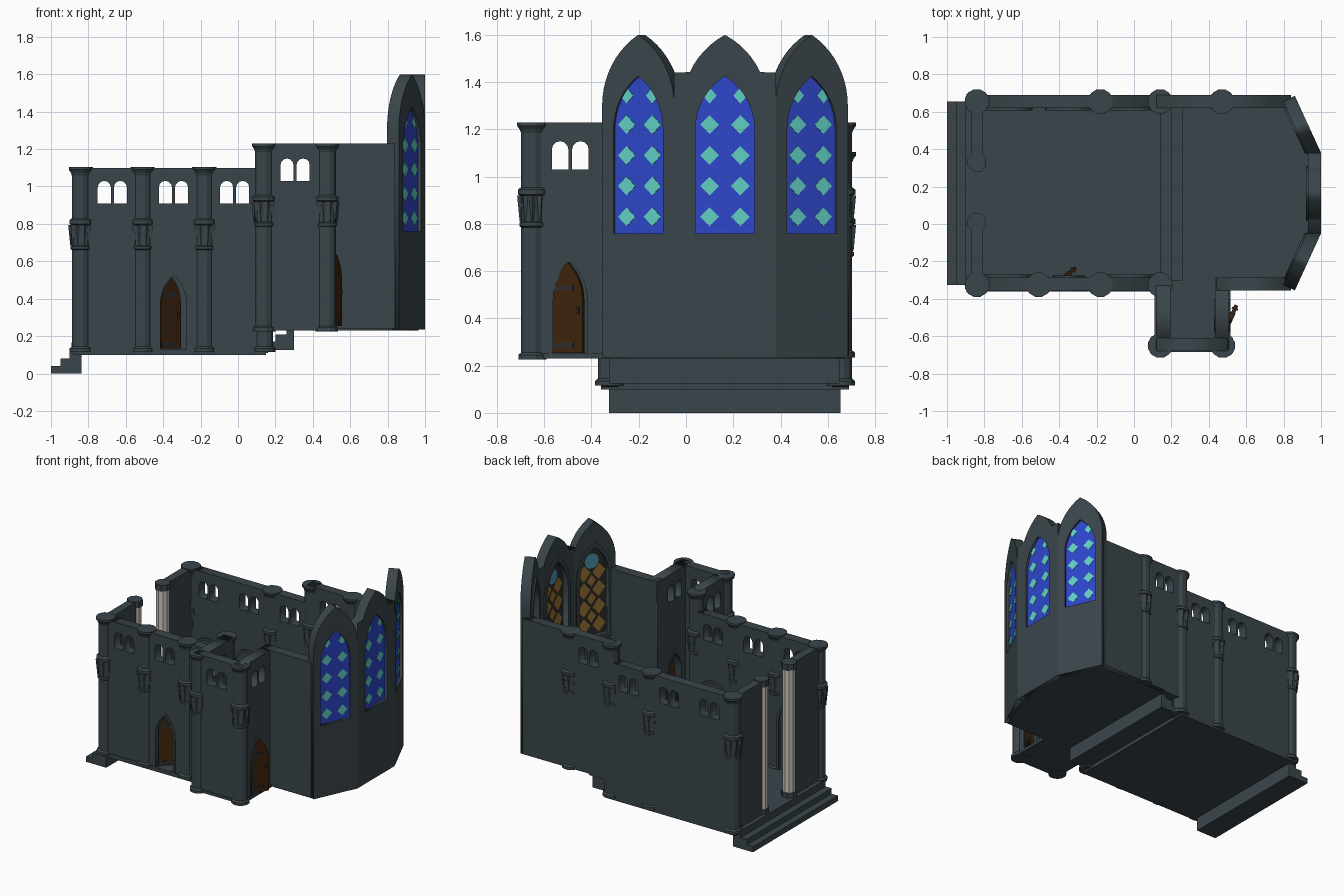
import bpy, bmesh, math
from mathutils import Matrix, Vector

if "Cube" in bpy.data.objects:
    bpy.data.objects.remove(bpy.data.objects["Cube"])


def material(name, r, g, b):
    m = bpy.data.materials.new(name)
    lin = [((c / 255 + 0.055) / 1.055) ** 2.4 for c in (r, g, b)]
    m.diffuse_color = (*lin, 1)
    m.use_nodes = True
    m.node_tree.nodes["Principled BSDF"].inputs["Base Color"].default_value = m.diffuse_color
    return m


STONE = material("slate stone", 58, 69, 74)
BLUE = material("blue glass", 46, 70, 202)
TEAL = material("teal glass", 98, 208, 196)
WOOD = material("brown wood", 62, 36, 14)
IRON = material("dark iron", 46, 44, 43)
GOLD = material("gold glass", 152, 115, 48)
SKY = material("pale blue glass", 78, 150, 175)
PALE = material("pale marble", 205, 198, 190)


def finish(bm, name, mat):
    bmesh.ops.recalc_face_normals(bm, faces=bm.faces)
    me = bpy.data.meshes.new(name)
    bm.to_mesh(me)
    bm.free()
    me.materials.append(mat)
    ob = bpy.data.objects.new(name, me)
    bpy.context.collection.objects.link(ob)
    return ob


def box(name, x0, x1, y0, y1, z0, z1, mat=STONE):
    bm = bmesh.new()
    bmesh.ops.create_cube(bm, size=1)
    for v in bm.verts:
        v.co = (x0 if v.co.x < 0 else x1, y0 if v.co.y < 0 else y1, z0 if v.co.z < 0 else z1)
    return finish(bm, name, mat)


def slab(name, loops, t, matrix, mat):
    """Filled flat outline with holes, extruded to thickness t."""
    cu = bpy.data.curves.new(name, 'CURVE')
    cu.dimensions, cu.fill_mode, cu.extrude = '2D', 'BOTH', t / 2
    for pts in loops:
        sp = cu.splines.new('POLY')
        sp.points.add(len(pts) - 1)
        for p, (x, y) in zip(sp.points, pts):
            p.co = (x, y, 0, 1)
        sp.use_cyclic_u = True
    cu.materials.append(mat)
    ob = bpy.data.objects.new(name, cu)
    bpy.context.collection.objects.link(ob)
    ob.matrix_world = matrix
    bpy.ops.object.select_all(action='DESELECT')
    bpy.context.view_layer.objects.active = ob
    ob.select_set(True)
    bpy.ops.object.convert(target='MESH')
    return ob


def panel(name, p0, p1, loops, t, off=None, mat=STONE):
    """Upright slab along p0-p1; the line is its outer face (right-hand side is outside)."""
    d = (Vector((*p1, 0)) - Vector((*p0, 0))).normalized()
    n = d.cross(Vector((0, 0, 1)))
    o = Vector((*p0, 0)) + n * (-t / 2 if off is None else off)
    m = Matrix(((d.x, 0, n.x, o.x), (d.y, 0, n.y, o.y), (0, 1, 0, 0), (0, 0, 0, 1)))
    return slab(name, loops, t, m, mat)


def rect(x0, x1, z0, z1):
    return [(x0, z0), (x1, z0), (x1, z1), (x0, z1)]


def curve_top(cx, w, spring, apex, n=8):
    r = apex - spring
    R = (w * w + r * r) / (2 * w)
    end = math.atan2(r, R - w)
    half = [(R - w - R * math.cos(end * i / n), spring + R * math.sin(end * i / n)) for i in range(n + 1)]
    return [(cx + x, z) for x, z in half] + [(cx - x, z) for x, z in half[-2::-1]]


def arch(cx, w, z0, spring, apex, n=8):
    return [(cx - w, z0)] + curve_top(cx, w, spring, apex, n) + [(cx + w, z0)]


def pair(cx, z):
    return [arch(cx + s * 0.043, 0.035, z, z + 0.085, z + 0.12, 3) for s in (-1, 1)]


def diamond(x, z, a, b):
    return [(x - a, z), (x, z - b), (x + a, z), (x, z + b)]


def lathe(bm, x, y, profile, n=12):
    rings = [[bm.verts.new((x + r * math.cos(math.tau * (i + .5) / n), y + r * math.sin(math.tau * (i + .5) / n), z))
              for i in range(n)] for r, z in profile]
    for a, b in zip(rings, rings[1:]):
        for i in range(n):
            bm.faces.new((a[i], a[(i + 1) % n], b[(i + 1) % n], b[i]))
    bm.faces.new(rings[0])
    bm.faces.new(rings[-1])


def column(x, y, z0, dz):
    bm = bmesh.new()
    prof = [(.062, z0), (.062, z0 + .02), (.05, z0 + .03), (.05, .66), (.057, .665), (.057, .68), (.051, .685),
            (.054, .795), (.064, .8), (.064, .82), (.05, .83), (.05, 1.06), (.056, 1.075), (.067, 1.09), (.067, 1.105)]
    lathe(bm, x, y, [(r, z if i < 3 else z + dz) for i, (r, z) in enumerate(prof)])
    for i in range(10):  # carved leaves round the band
        a = math.tau * i / 10
        m = Matrix.Translation((x, y, 0.74 + dz)) @ Matrix.Rotation(a, 4, 'Z') @ Matrix.Translation((.053, 0, 0))
        bmesh.ops.create_cone(bm, cap_ends=True, segments=4, radius1=.004, radius2=.015, depth=.11, matrix=m)
    finish(bm, "column", STONE)


# Entrance steps, floors and the steps up to the chancel
for i, (x, z) in enumerate(((-1, .04), (-.95, .08), (-.9, .13))):
    box("entrance_step", x, -.84 + i * .001, -.325, .655, 0, z)
box("nave_floor", -.88, .15, -.36, .69, .10, .13)
for x, z in ((.14, .17), (.2, .21), (.26, .235)):
    box("chancel_step", x, .3, -.325, .65, .125, z)
F0, F1, F2, F3 = (.86, -.355), (1.0, -.05), (1.0, .38), (.86, .685)
flo = [(.26, -.34), (.84, -.34), (.965, -.04), (.965, .37), (.84, .67), (.26, .67)]
slab("chancel_floor", [flo], .02, Matrix.Translation((0, 0, .24)), STONE)
box("vestry_floor", .11, .515, -.685, -.3, .23, .251)
for y0, y1 in ((-.355, -.3), (.62, .69)):
    box("chancel_wall_base", .14, .3, y0, y1, .23, .25)

# Nave walls with paired windows and the side doorway
bays = (-.672, -.345, -.018)
holes = [h for c in bays for h in pair(c, .91)]
door_hole = arch(-.345, .073, .13, .37, .53)
panel("nave_front_wall", (0, -.355), (1, -.355), [rect(-.84, .16, .11, 1.1), door_hole] + holes, .07)
panel("nave_back_wall", (0, .62), (1, .62), [rect(-.84, .16, .11, 1.1)] + holes, .07, -.035)

# Chancel and vestry walls
panel("chancel_back_wall", (0, .62), (1, .62), [rect(.12, .84, .24, 1.23)] + pair(.305, 1.03), .07, -.035)
panel("chancel_front_wall", (0, -.355), (1, -.355), [rect(.44, .84, .24, 1.23)], .07)
panel("vestry_front_wall", (0, -.68), (1, -.68), [rect(.12, .5, .235, 1.23)] + pair(.305, 1.03), .07)
v_hole = arch(-.49, .075, .25, .48, .645)
panel("vestry_east_wall", (.508, 0), (.508, 1), [rect(-.67, -.29, .235, 1.23), v_hole] + pair(-.49, 1.03), .075)
panel("vestry_west_wall", (.195, 0), (.195, 1), [rect(-.67, -.33, .235, 1.23)] + pair(-.49, 1.03), .078)

# Blind arches inside the nave
for c in bays:
    ring = [arch(c, .13, .13, .5, .63), arch(c, .112, .129, .5, .612)]
    ring = [ring[0] + ring[1][::-1]]
    panel("blind_arch", (0, .62), (1, .62), ring, .015, .007)
    if c != -.345:
        panel("blind_arch", (0, -.285), (1, -.285), ring, .015, -.007)

# Door surrounds, doors left ajar, hinges and handles
for cx, w, z0, sp, ap, p0, p1, h0, h1, hinges in (
        (-.345, .073, .13, .37, .53, (0, -.355), (1, -.355), (-.418, -.325), (-.31, -.232), (.155, .42)),
        (-.49, .075, .25, .48, .645, (.508, 0), (.508, 1), (.49, -.563), (.55, -.43), (.285, .53))):
    outer, inner = arch(cx, w + .014, z0, sp, ap + .02), arch(cx, w - .003, z0, sp, ap - .006)
    panel("door_surround", p0, p1, [outer + inner[::-1]], .085, -.0375)
    panel("door", h0, h1, [arch(.071, .07, z0 + .003, sp, ap - .008)], .02, 0, WOOD)
    for z in hinges:
        panel("door_hinge", h0, h1, [rect(.008, .1, z - .012, z + .012)], .027, 0, IRON)
    panel("door_handle", h0, h1, [rect(.115, .127, z0 + .17, z0 + .2)], .034, 0, IRON)

# West entrance: wall stubs ending in pale pillars
for y0, y1, ye in ((.33, .66, .33), (-.33, .01, .01)):
    box("west_wall", -.87, -.81, y0, y1, .12, 1.1)
    bm = bmesh.new()
    lathe(bm, -.84, ye, [(.046, .15), (.046, 1.07)], 10)
    finish(bm, "entrance_pillar", PALE)
    for za, zb in ((.125, .165), (1.06, 1.105)):
        bm = bmesh.new()
        lathe(bm, -.84, ye, [(.053, za), (.053, zb)], 8)
        finish(bm, "entrance_pillar_cap", STONE)

# Apse: three gabled panels with stained glass
side = (Vector(F1) - Vector(F0)).length
mid = F2[1] - F1[1]
apse = (
    (F0, F1, [(0, .235)] + curve_top(side / 2, side / 2, 1.3, 1.6, 10) + [(side, .235)], side / 2, .115),
    (F1, F2, [(0, .235), (0, 1.44)] + [p for p in curve_top(mid / 2, .18, 1.3, 1.6, 10) if p[1] > 1.44]
     + [(mid, 1.44), (mid, .235)], mid / 2, .125),
    (F2, F3, [(0, .235)] + curve_top(side / 2, side / 2, 1.3, 1.6, 10) + [(side, .235)], side / 2, .115))
for p0, p1, outline, c, w in apse:
    hole = arch(c, w, .76, 1.2, 1.425)
    panel("apse_wall", p0, p1, [outline, hole], .07)
    panel("window_glass", p0, p1, [hole], .008, -.02, BLUE)
    panel("window_backing", p0, p1, [hole], .008, -.03, IRON)
    quarry = [diamond(c + s * w * .52, z, .04 if z < 1.3 else .03, .04 if z < 1.3 else .034)
              for s in (-1, 1) for z in (.83, .96, 1.09, 1.22, 1.343)]
    panel("window_diamonds", p0, p1, quarry, .004, -.015, TEAL)
    lights = [diamond(c + s * w * .5, z, .05, .06) for s in (-1, 1) for z in (.83, .96, 1.09, 1.215)]
    lights += [diamond(c, z, .035, .045) for z in (.895, 1.025, 1.155)]
    panel("inner_window_lights", p0, p1, lights, .004, -.035, GOLD)
    disc = [(c + .055 * math.cos(math.tau * i / 12), 1.3 + .055 * math.sin(math.tau * i / 12)) for i in range(12)]
    panel("inner_window_roundel", p0, p1, [disc], .006, -.038, SKY)
    rim = arch(c, w + .02, .74, 1.2, 1.455)
    panel("inner_window_rim", p0, p1, [rim, arch(c, w - .004, .765, 1.2, 1.418)], .02, -.07)

# Columns at the bay ends and corners
for x, y in ((-.84, .655), (-.18, .655), (-.84, -.325), (-.51, -.325), (-.18, -.325)):
    column(x, y, .115, 0)
for x, y, z in ((.14, .655, .115), (.47, .655, .235), (.14, -.325, .115), (.14, -.65, .225), (.475, -.65, .225)):
    column(x, y, z, .125)
